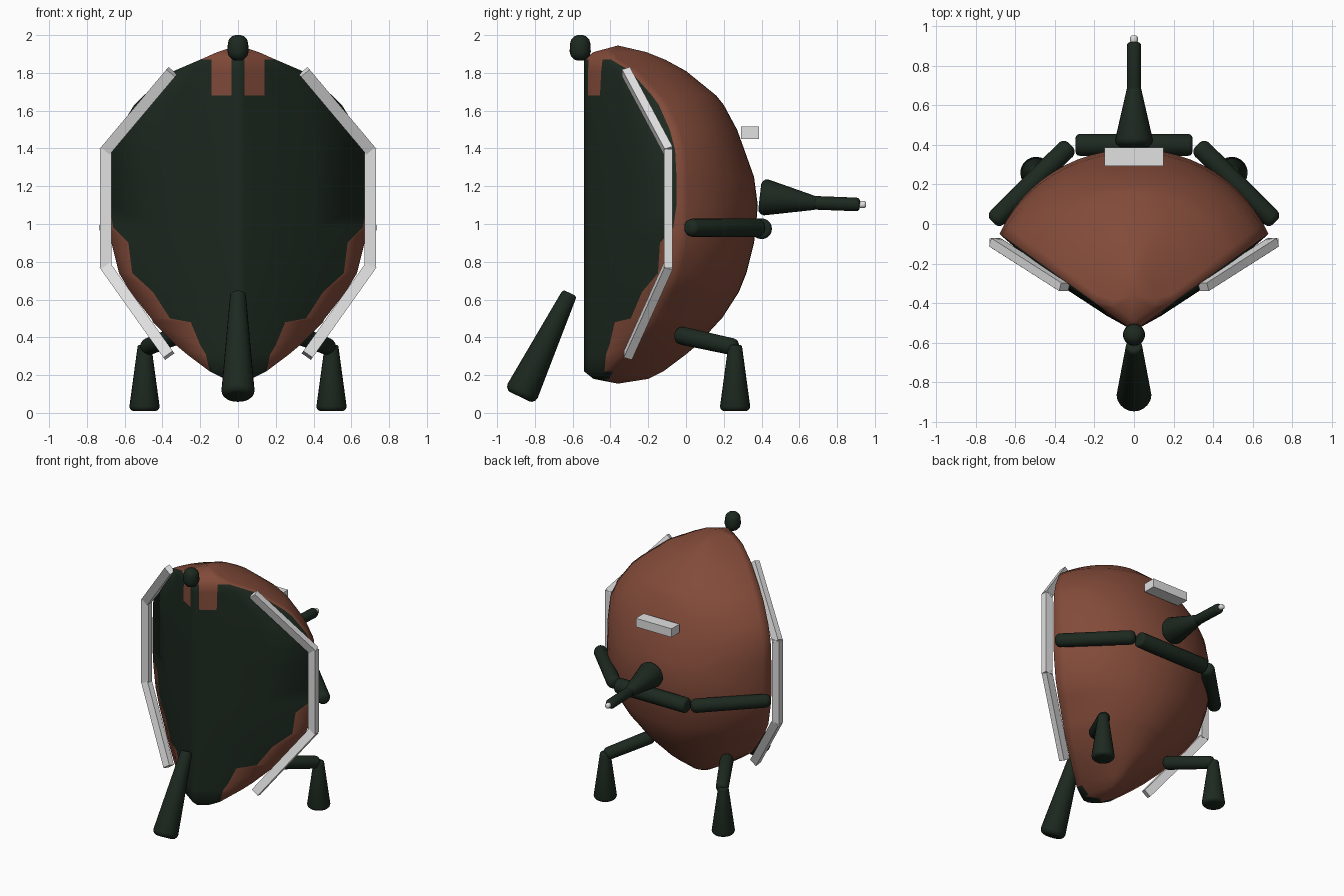
import bpy, bmesh, math
from mathutils import Vector, Matrix

cube = bpy.data.objects.get("Cube")
if cube:
    bpy.data.objects.remove(cube, do_unlink=True)


def material(name, rgb):
    m = bpy.data.materials.new(name)
    m.use_nodes = True
    m.diffuse_color = (*rgb, 1)
    m.node_tree.nodes["Principled BSDF"].inputs["Base Color"].default_value = (*rgb, 1)
    return m


BROWN = material("brown", (0.225, 0.07, 0.041))
GREEN = material("dark_green", (0.012, 0.022, 0.014))
WHITE = material("pale_grey", (0.75, 0.75, 0.75))


def finish(name, bm, mats, sharp=40):
    """Turn the bmesh into an object; sharp is the crease angle, 0 for flat faces."""
    bmesh.ops.recalc_face_normals(bm, faces=bm.faces)
    mesh = bpy.data.meshes.new(name)
    bm.to_mesh(mesh)
    bm.free()
    for m in mats:
        mesh.materials.append(m)
    ob = bpy.data.objects.new(name, mesh)
    bpy.context.collection.objects.link(ob)
    if sharp:
        bpy.ops.object.select_all(action='DESELECT')
        bpy.context.view_layer.objects.active = ob
        ob.select_set(True)
        bpy.ops.object.shade_smooth_by_angle(angle=math.radians(sharp))


def limb(name, start, end, r0, r1, mat=GREEN, cap=0.5, sides=20):
    """Tapered round bar with softened ends, its tips exactly at start and end."""
    a, b = Vector(start), Vector(end)
    length = (b - a).length
    turn = (b - a).to_track_quat('Z', 'Y')
    steps = [math.radians(d) for d in (10, 30, 60, 90)]
    prof = [(r0 * cap * (1 - math.cos(t)), r0 * (1 - cap + cap * math.sin(t))) for t in steps]
    prof += [(length - r1 * cap * (1 - math.cos(t)), r1 * (1 - cap + cap * math.sin(t)))
             for t in reversed(steps)]
    bm = bmesh.new()
    rings = []
    for h, r in prof:
        rings.append([bm.verts.new(a + turn @ Vector((r * math.cos(k * math.tau / sides),
                      r * math.sin(k * math.tau / sides), h))) for k in range(sides)])
    for lo, hi in zip(rings, rings[1:]):
        for k in range(sides):
            n = (k + 1) % sides
            bm.faces.new((lo[k], lo[n], hi[n], hi[k]))
    bm.faces.new(rings[0])
    bm.faces.new(rings[-1])
    finish(name, bm, [mat])


def box(name, centre, axes, size):
    """Box whose local axes are the given three directions."""
    rot = Matrix([v.normalized() for v in axes]).transposed().to_4x4()
    bm = bmesh.new()
    bmesh.ops.create_cube(bm, size=1)
    bmesh.ops.transform(bm, verts=bm.verts,
                        matrix=Matrix.Translation(centre) @ rot @ Matrix.Diagonal((*size, 1)))
    finish(name, bm, [WHITE], sharp=0)


# Body: wedge front and domed back. Rows: height, half width, back depth, dark half width
KEEL, SLOPE, SWEEP = -0.54, 0.72, math.radians(68)
ROWS = [
    (.155, 0, -.36), (.18, .07, -.2), (.22, .15, -.12), (.31, .27, 0, .17), (.36, .33, .06, .2),
    (.48, .45, .17, .25), (.5, .46, .19, .36), (.64, .57, .28, .45), (.74, .63, .32, .56),
    (.9, .67, .36, .58), (.98, .68, .37, .66), (1.1, .68, .38), (1.25, .68, .36), (1.39, .67, .31),
    (1.5, .63, .27), (1.63, .55, .2), (1.68, .5, .16), (1.81, .34, 0), (1.87, .2, -.11),
    (1.91, .11, -.21), (1.945, 0, -.36)]
ARC = 12
bm = bmesh.new()
grid = []
for z, w, back, *dark in ROWS:
    d = dark[0] if dark else w
    keel = KEEL if .2 < z < 1.9 else (-.49 if w else back)
    inner = min(.14, d * .7)
    pts = []
    for x in (0, min(.035, d * .2), inner, (inner + d) / 2, d, w):
        bulge = .085 * w * w * math.sin(math.pi * x / w) if w else 0
        pts.append((x, keel + SLOPE * x - bulge))
    rim = pts[-1][1]
    for k in range(1, ARC + 1):
        t = SWEEP * (1 - k / ARC)
        pts.append((w * math.sin(t) / math.sin(SWEEP),
                    rim + (back - rim) * (math.cos(t) - math.cos(SWEEP)) / (1 - math.cos(SWEEP))))
    grid.append([bm.verts.new((x, y, z)) for x, y in pts])
for lo, hi in zip(grid, grid[1:]):
    for c in range(len(lo) - 1):
        f = bm.faces.new((lo[c], lo[c + 1], hi[c + 1], hi[c]))
        mid = f.calc_center_median()
        if c < 4:
            # dark front with two brown notches at the top
            f.material_index = int(mid.z < 1.87 and not (c == 1 and mid.z > 1.68))
        else:
            f.material_index = int(mid.z < .22 and mid.y < -.4)
geom = bmesh.ops.duplicate(bm, geom=bm.verts[:] + bm.edges[:] + bm.faces[:])["geom"]
for v in geom:
    if isinstance(v, bmesh.types.BMVert):
        v.co.x = -v.co.x
bmesh.ops.remove_doubles(bm, verts=bm.verts, dist=0.0005)
finish("body", bm, [BROWN, GREEN], sharp=83)

# Parts on both sides
for side, s in (("left", 1), ("right", -1)):
    # Pale rim bars, each with a face turned to the front
    corners = [Vector((s * x, y, z)) for x, y, z in
               ((.37, -.305, .31), (.7, -.095, .775), (.7, -.095, 1.39), (.355, -.315, 1.8))]
    for part, a, b in zip(("lower", "middle", "upper"), corners, corners[1:]):
        along = b - a
        width = along.cross(Vector((0, 1, 0)))
        box(f"{side}_{part}_rim_bar", (a + b) / 2, (width, along.cross(width), along),
            (.06, .045, along.length + .015))
    # Belt segment around the side
    limb(f"{side}_belt", (s * .715, .01, .98), (s * .32, .4, .98), .048, .05, cap=.7)
    # Rear legs
    limb(f"{side}_upper_leg", (s * .31, -.05, .415), (s * .49, .27, .345), .048, .045, cap=.7)
    limb(f"{side}_foot", (s * .495, .26, .01), (s * .495, .26, .36), .08, .037, cap=.3)

# Belt back, front leg, top knob
limb("back_belt", (-.295, .4, .975), (.295, .4, .975), .055, .055, cap=.35)
limb("front_leg", (0, -.88, .085), (0, -.615, .635), .088, .042, cap=.4)
limb("top_knob", (0, -.56, 1.865), (0, -.56, 2), .056, .054, cap=.85)

# Rear spout with pale tip, and rear plate
limb("spout_base", (0, .39, 1.145), (0, .69, 1.11), .096, .038, cap=.35)
limb("spout_tube", (0, .66, 1.113), (0, .92, 1.103), .036, .036, cap=.5)
limb("spout_tip", (0, .915, 1.103), (0, .953, 1.103), .02, .02, WHITE, cap=.6, sides=10)
box("rear_plate", (0, .34, 1.483), (Vector((1, 0, 0)), Vector((0, 1, 0)), Vector((0, 0, 1))),
    (.3, .095, .065))
